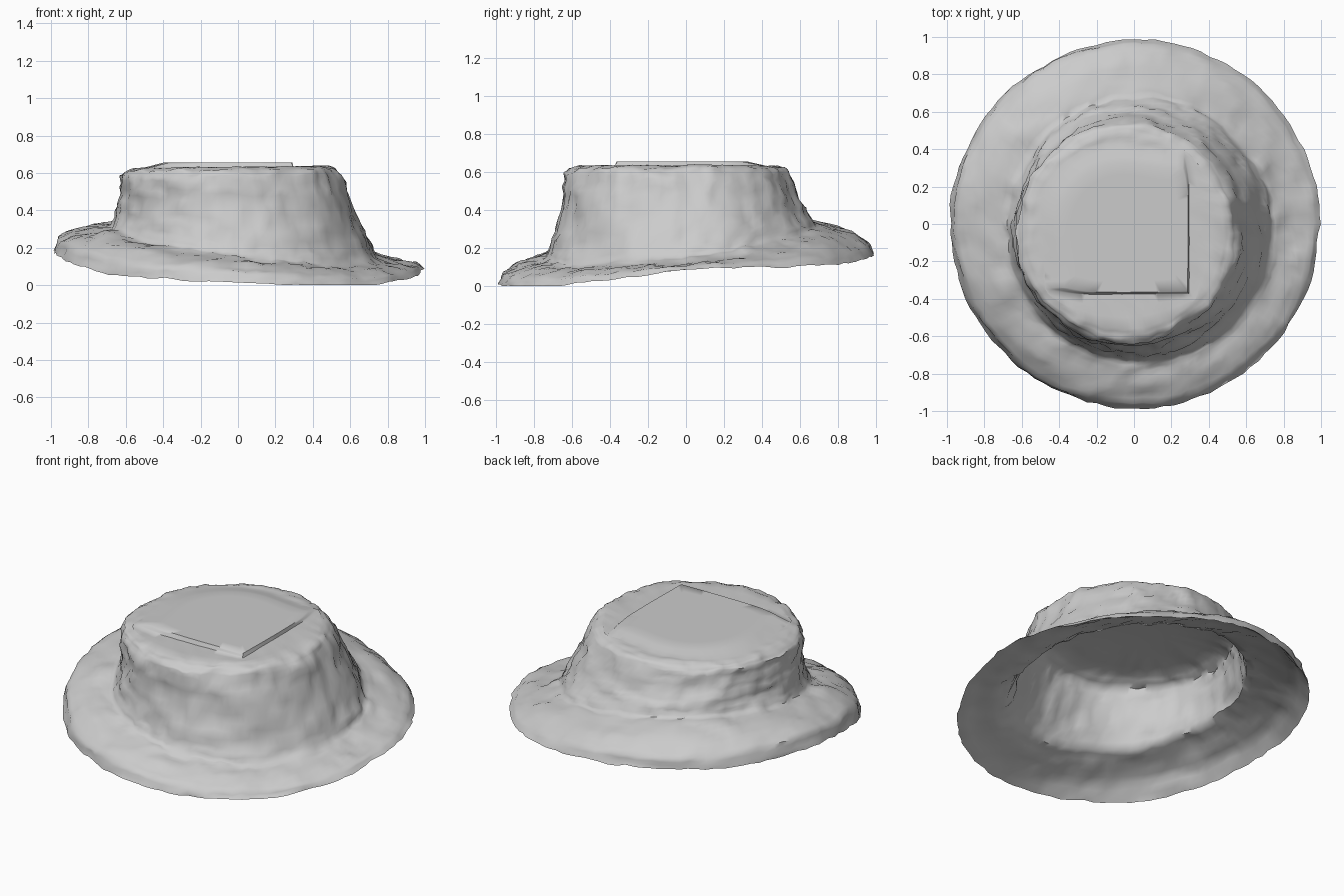
import bpy, bmesh, math
from mathutils import Vector, noise

old = bpy.data.objects.get("Cube")
if old:
    bpy.data.objects.remove(old, do_unlink=True)

SEGMENTS = 120

# Rings: radius, centre x, centre y, height, slope x, slope y, squareness, roughness
# Inside of the hat, from the ceiling out to the brim
LINING = [
    (0.20, -0.05, -0.03, 0.63, 0.00, 0.00, 0, 0.1),
    (0.48, -0.04, -0.04, 0.61, 0.01, 0.00, 0, 0.6),
    (0.555, -0.04, -0.045, 0.575, 0.00, 0.00, 0, 1),
    (0.59, -0.02, -0.04, 0.48, -0.03, 0.03, 0, 1),
    (0.625, 0.00, -0.03, 0.35, -0.07, 0.07, 0, 1),
    (0.67, 0.025, -0.03, 0.24, -0.10, 0.10, 0, 1),
    (0.78, 0.01, -0.01, 0.20, -0.10, 0.10, 0, 0.7),
    (0.90, 0.00, 0.00, 0.16, -0.08, 0.09, 0, 0.6),
]
# Outside of the hat, from the rim to the crown top
OUTSIDE = [
    (0.985, 0.005, 0.00, 0.10, -0.05, 0.08, 0, 0.7),
    (0.96, 0.00, 0.00, 0.155, -0.075, 0.08, 0, 0.7),
    (0.88, 0.00, 0.00, 0.197, -0.095, 0.09, 0, 0.8),
    (0.78, 0.01, -0.01, 0.225, -0.11, 0.11, 0, 0.8),
    (0.71, 0.03, -0.03, 0.245, -0.115, 0.12, 0, 0.8),
    (0.68, 0.025, -0.03, 0.30, -0.11, 0.11, 0, 1),
    (0.645, 0.005, -0.03, 0.39, -0.07, 0.07, 0, 1),
    (0.61, -0.015, -0.04, 0.50, -0.03, 0.03, 0, 1),
    (0.59, -0.035, -0.045, 0.59, 0.00, 0.01, 0, 1),
    (0.565, -0.04, -0.045, 0.617, 0.01, 0.00, 0, 0.8),
    (0.52, -0.04, -0.04, 0.63, 0.01, 0.00, 0, 0.5),
    (0.40, -0.105, 0.025, 0.632, 0.01, 0.00, 1, 0.1),
    (0.345, -0.055, -0.02, 0.655, 0.00, 0.00, 0.95, 0),
    (0.17, -0.055, -0.02, 0.655, 0.00, 0.00, 0.6, 0),
]


def blend_rings(rings, steps):
    """Insert evenly spaced loops between the key rings."""
    for a, b in zip(rings, rings[1:]):
        for k in range(steps):
            t = k / steps
            yield [p + (q - p) * t for p, q in zip(a, b)]
    yield list(rings[-1])


def worn(point, amount):
    """Push a point about like dented felt, with narrow horizontal ledges."""
    dent = noise.noise_vector(point * 5.0) * 0.014
    fine = noise.noise_vector(point * 16.0) * 0.016
    ledge = noise.noise(Vector((point.x * 3, point.y * 3, point.z * 28))) * 0.014
    outward = Vector((point.x, point.y, 0)).normalized() * ledge
    return point + (dent + fine + outward) * amount


def ring_point(ring, angle):
    radius, cx, cy, height, sx, sy, square, rough = ring
    c, s = math.cos(angle), math.sin(angle)
    # the raised square is crisp at its front left corner and softens away from it
    square *= min(1, 0.75 * (1 + math.cos(angle + math.pi / 4)))
    reach = radius * (1 - square + square / max(abs(c), abs(s)))
    x, y = cx + reach * c, cy + reach * s
    # the rim droops at front and back and lifts at the sides
    droop = max(0, (radius - 0.85) / 0.135)
    height += droop * (0.02 * math.cos(2 * angle) + 0.012 * math.cos(4 * angle))
    p = worn(Vector((x, y, height + sx * x + sy * y)), rough)
    # pinched fold where the brim meets the crown
    fold = math.exp(-((p.x + 0.70) ** 2 + (p.y + 0.33) ** 2) / 0.006)
    p.z = max(p.z + 0.04 * fold * rough, 0)
    return p


# One felt shell: lining, brim, crown wall and raised crown top
bm = bmesh.new()
loops = []
for ring in blend_rings(LINING + OUTSIDE, 3):
    loops.append([bm.verts.new(ring_point(ring, math.tau * i / SEGMENTS))
                  for i in range(SEGMENTS)])
for low, high in zip(loops, loops[1:]):
    for i in range(SEGMENTS):
        j = (i + 1) % SEGMENTS
        bm.faces.new((low[i], low[j], high[j], high[i]))
bm.faces.new(loops[0][::-1])
bm.faces.new(loops[-1])
mesh = bpy.data.meshes.new("hat_shell")
bm.to_mesh(mesh)
bm.free()

hat = bpy.data.objects.new("hat_shell", mesh)
bpy.context.collection.objects.link(hat)

# Plain grey felt
felt = bpy.data.materials.new("grey_felt")
felt.use_nodes = True
colour = (0.6, 0.6, 0.6, 1)
felt.diffuse_color = colour
felt.node_tree.nodes["Principled BSDF"].inputs["Base Color"].default_value = colour
mesh.materials.append(felt)

bpy.ops.object.select_all(action="DESELECT")
hat.select_set(True)
bpy.context.view_layer.objects.active = hat
bpy.ops.object.shade_smooth_by_angle(angle=math.radians(60))
